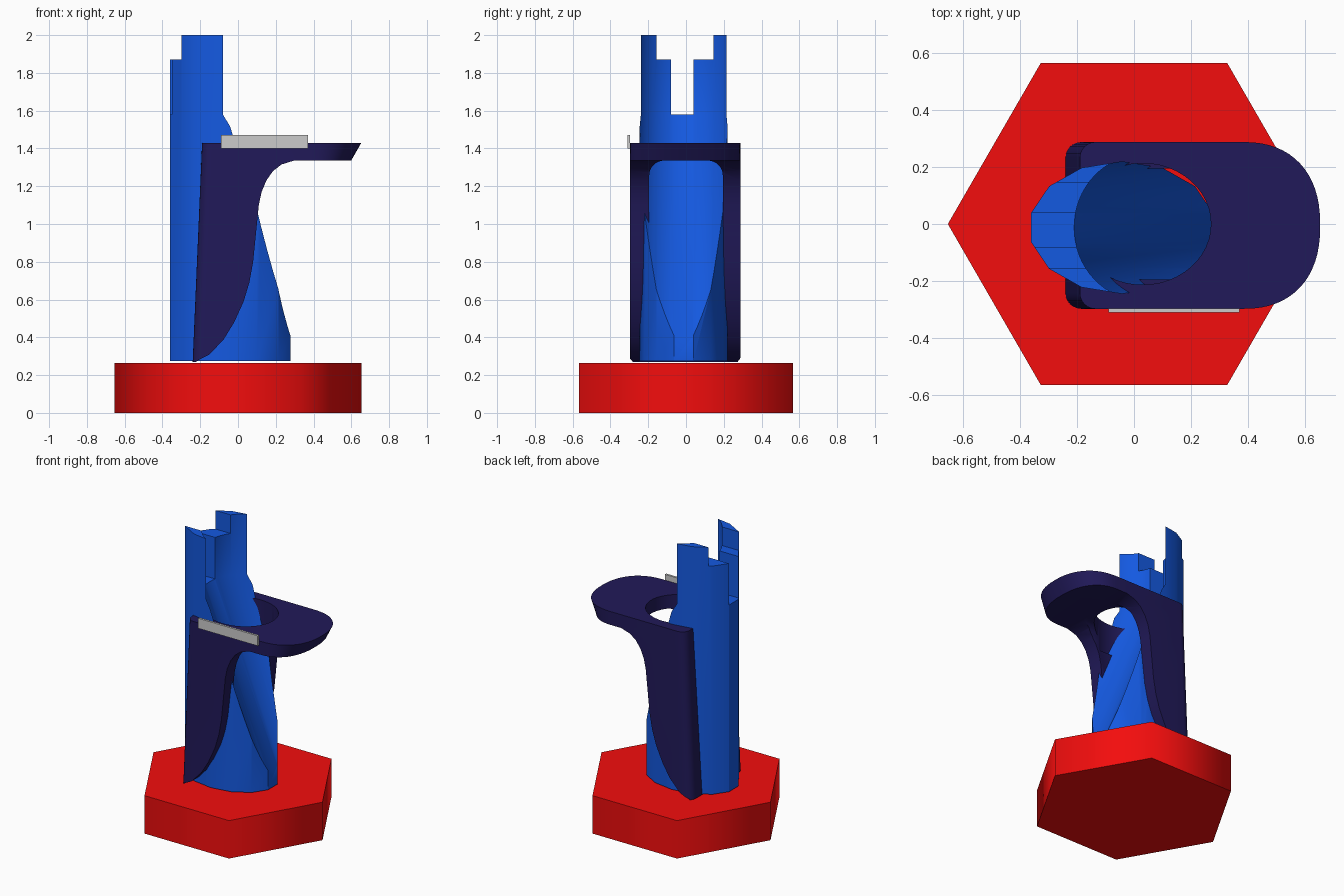
import bpy, bmesh, math
from math import sin, cos, pi

if "Cube" in bpy.data.objects:
    bpy.data.objects.remove(bpy.data.objects["Cube"])


def material(name, rgb):
    m = bpy.data.materials.new(name)
    m.diffuse_color = (*rgb, 1)
    m.use_nodes = True
    m.node_tree.nodes["Principled BSDF"].inputs["Base Color"].default_value = m.diffuse_color
    return m


RED = material("red", (0.9, 0.004, 0.004, ))
BLUE = material("blue", (0.007, 0.1, 0.75))
NAVY = material("navy", (0.015, 0.01, 0.1))


def loft(name, rings, mat=None):
    """Closed solid through rings that have equal point counts."""
    bm = bmesh.new()
    vs = [[bm.verts.new(p) for p in ring] for ring in rings]
    n = len(vs[0])
    bm.faces.new(vs[0])
    bm.faces.new(vs[-1])
    for a, b in zip(vs, vs[1:]):
        for i in range(n):
            j = (i + 1) % n
            bm.faces.new((a[i], a[j], b[j], b[i]))
    bmesh.ops.recalc_face_normals(bm, faces=bm.faces)
    me = bpy.data.meshes.new(name)
    bm.to_mesh(me)
    bm.free()
    ob = bpy.data.objects.new(name, me)
    bpy.context.collection.objects.link(ob)
    if mat:
        me.materials.append(mat)
    return ob


def box(name, lo, hi):
    (x0, y0, z0), (x1, y1, z1) = lo, hi
    return loft(name, [[(x0, y0, z), (x1, y0, z), (x1, y1, z), (x0, y1, z)] for z in (z0, z1)])


def ellipse(cx, cy, rx, ry, n, z, phase=0.0):
    return [(cx + rx * cos(2 * pi * (i + phase) / n),
             cy + ry * sin(2 * pi * (i + phase) / n), z) for i in range(n)]


def boolean(ob, cutter, op='DIFFERENCE'):
    """Apply a boolean and throw the cutter away."""
    cutter.hide_render = True
    mod = ob.modifiers.new("cut", 'BOOLEAN')
    mod.operation, mod.solver, mod.object = op, 'EXACT', cutter
    bpy.context.view_layer.objects.active = ob
    bpy.ops.object.modifier_apply(modifier=mod.name)
    bpy.data.objects.remove(cutter, do_unlink=True)


def smooth(ob, deg=30):
    bpy.ops.object.select_all(action='DESELECT')
    ob.select_set(True)
    bpy.context.view_layer.objects.active = ob
    bpy.ops.object.shade_smooth_by_angle(angle=math.radians(deg))


# regular hexagonal base
base = loft("base", [ellipse(0, 0, 0.653, 0.653, 6, z) for z in (0, 0.265)], RED)
smooth(base, 65)

# tower: oval 14-sided column with stepped crown
tower = loft("tower", [ellipse(-0.042, -0.0125, 0.327, 0.2325, 14, z, 0.5) for z in (0.275, 2.0)], BLUE)
boolean(tower, box("crown_notch", (-1, -0.08, 1.58), (1, 0.04, 2.3)))
boolean(tower, box("crown_step", (-1, -0.155, 1.87), (1, 0.145, 2.3)))


# bore: upright above the crown floor, sloping forward below it
def bore_ring(z, cx):
    arc = [(cx + 0.24 * cos(a), -0.0125 + 0.255 * sin(a), z)
           for a in (pi / 2 + pi * i / 32 for i in range(33))]
    return arc + [(cx + 0.6, -0.2675, z), (cx + 0.6, 0.2425, z)]


boolean(tower, loft("bore", [bore_ring(0.2, 0.03 + 0.412 * 1.38),
                             bore_ring(1.58, 0.03), bore_ring(2.2, 0.03)]))
smooth(tower)


# bracket: rounded plate outline lofted downwards
def plate_ring(z, back, front):
    h, cy, r, fx = 0.2925, -0.005, 0.055, 0.38
    pts = []
    for i in range(33):  # front end is a slightly squared ellipse
        a = -pi / 2 + pi * i / 32
        c, s = max(cos(a), 0) ** 0.86, abs(sin(a)) ** 0.86
        pts.append((fx + (front - fx) * c, cy + h * math.copysign(s, sin(a)), z))
    for side, start in ((1, pi / 2), (-1, pi)):
        pts += [(back + r + r * cos(a), cy + side * (h - r) + r * sin(a), z)
                for a in (start + pi / 2 * i / 6 for i in range(7))]
    return pts


bracket = loft("bracket", [plate_ring(0.27, -0.24, 0.6), plate_ring(1.337, -0.194, 0.6),
                           plate_ring(1.43, -0.19, 0.653)], NAVY)

# sweeping side profile removed below the plate
sweep = [(-0.22, 0.2), (-0.22, 0.275), (-0.15, 0.31), (-0.075, 0.39), (-0.02, 0.48),
         (0.03, 0.59), (0.06, 0.69), (0.08, 0.8), (0.095, 0.95), (0.11, 1.1),
         (0.125, 1.17), (0.15, 1.23), (0.185, 1.28), (0.23, 1.315), (0.3, 1.337),
         (1.0, 1.337), (1.0, 0.2)]
boolean(bracket, loft("sweep", [[(x, y, z) for x, z in sweep] for y in (-0.5, 0.5)]))

# rounded opening between the two side walls
r, hw, top = 0.08, 0.195, 1.336
arch = [(-hw, 0.2), (hw, 0.2)]
for s, start in ((1, 0), (-1, pi / 2)):
    arch += [(s * (hw - r) + r * cos(a), top - r + r * sin(a))
             for a in (start + pi / 2 * i / 8 for i in range(9))]
boolean(bracket, loft("opening", [[(x, y, z) for y, z in arch] for x in (-0.17, 1.0)]))

# hole through the plate
boolean(bracket, loft("hole", [ellipse(0.03, 0, 0.24, 0.213, 48, z) for z in (1.2, 1.6)]))
smooth(bracket)

# plain strip on the front edge of the plate
box("edge_strip", (-0.09, -0.311, 1.40), (0.37, -0.296, 1.47))
